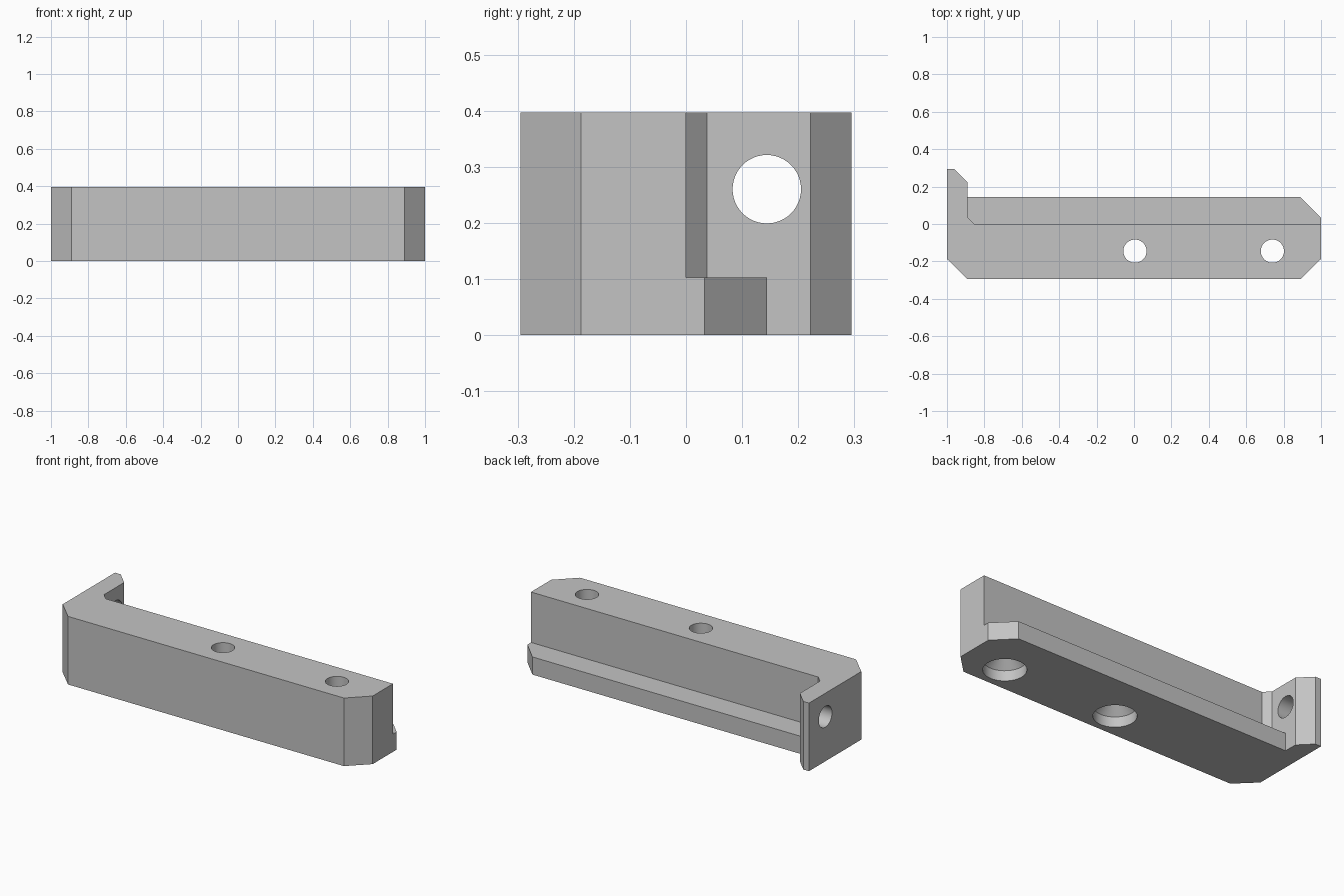
import bpy, bmesh, math
from mathutils import Matrix

cube = bpy.data.objects.get("Cube")
if cube:
    bpy.data.objects.remove(cube)

HEIGHT, LEDGE = 0.397, 0.103

grey = bpy.data.materials.new("light_grey")
grey.use_nodes = True
colour = (0.55, 0.55, 0.55, 1)
grey.diffuse_color = colour
grey.node_tree.nodes["Principled BSDF"].inputs["Base Color"].default_value = colour


def finish(name, bm):
    bmesh.ops.recalc_face_normals(bm, faces=bm.faces)
    mesh = bpy.data.meshes.new(name)
    bm.to_mesh(mesh)
    bm.free()
    mesh.materials.append(grey)
    ob = bpy.data.objects.new(name, mesh)
    bpy.context.collection.objects.link(ob)
    return ob


def prism(name, outline, z0, z1):
    bm = bmesh.new()
    face = bm.faces.new([bm.verts.new((x, y, z0)) for x, y in outline])
    top = bmesh.ops.extrude_face_region(bm, geom=[face])["geom"]
    verts = [v for v in top if isinstance(v, bmesh.types.BMVert)]
    bmesh.ops.translate(bm, verts=verts, vec=(0, 0, z1 - z0))
    return finish(name, bm)


def turned(name, profile, matrix, sides=48):
    """Solid of revolution from (radius, height) pairs."""
    bm = bmesh.new()
    rings = [[bm.verts.new((r * math.cos(math.tau * i / sides),
                            r * math.sin(math.tau * i / sides), h))
              for i in range(sides)] for r, h in profile]
    for a, b in zip(rings, rings[1:]):
        for i in range(sides):
            j = (i + 1) % sides
            bm.faces.new((a[i], a[j], b[j], b[i]))
    bm.faces.new(rings[0])
    bm.faces.new(rings[-1])
    bm.transform(matrix)
    return finish(name, bm)


# Bracket: bar with chamfered corners and an upright arm at one end
bracket = prism("bracket", [
    (-1, -0.187), (-0.89, -0.295), (0.89, -0.295), (1, -0.187),
    (1, 0.033), (0.89, 0.144), (-0.89, 0.144), (-0.89, 0.222),
    (-0.963, 0.295), (-1, 0.295)], 0, HEIGHT)

# Recess above the rear ledge, leaving a small gusset beside the arm
cutters = [prism("ledge_cutter", [
    (-0.853, 0), (1.1, 0), (1.1, 0.16), (-0.89, 0.16), (-0.89, 0.037)],
    LEDGE, HEIGHT + 0.1)]

# Vertical screw holes, widened underneath for the screw heads
screw = [(0.113, -0.1), (0.113, 0.06), (0.062, 0.111), (0.062, 0.5)]
for x in (0.005, 0.74):
    cutters.append(turned("screw_cutter", screw, Matrix.Translation((x, -0.145, 0))))

# Sideways hole through the arm
cutters.append(turned("arm_hole_cutter", [(0.061, -0.1), (0.061, 0.1)],
                      Matrix.Translation((-0.95, 0.144, 0.26)) @ Matrix.Rotation(math.pi / 2, 4, "Y")))

for cutter in cutters:
    mod = bracket.modifiers.new(cutter.name, "BOOLEAN")
    mod.operation = "DIFFERENCE"
    mod.solver = "EXACT"
    mod.object = cutter

# Bake the cuts and drop the cutters
bpy.context.view_layer.update()
baked = bpy.data.meshes.new_from_object(
    bracket.evaluated_get(bpy.context.evaluated_depsgraph_get()))
bracket.modifiers.clear()
bracket.data = baked
for cutter in cutters:
    bpy.data.objects.remove(cutter)

bpy.ops.object.select_all(action="DESELECT")
bracket.select_set(True)
bpy.context.view_layer.objects.active = bracket
bpy.ops.object.shade_smooth_by_angle(angle=math.radians(30))
